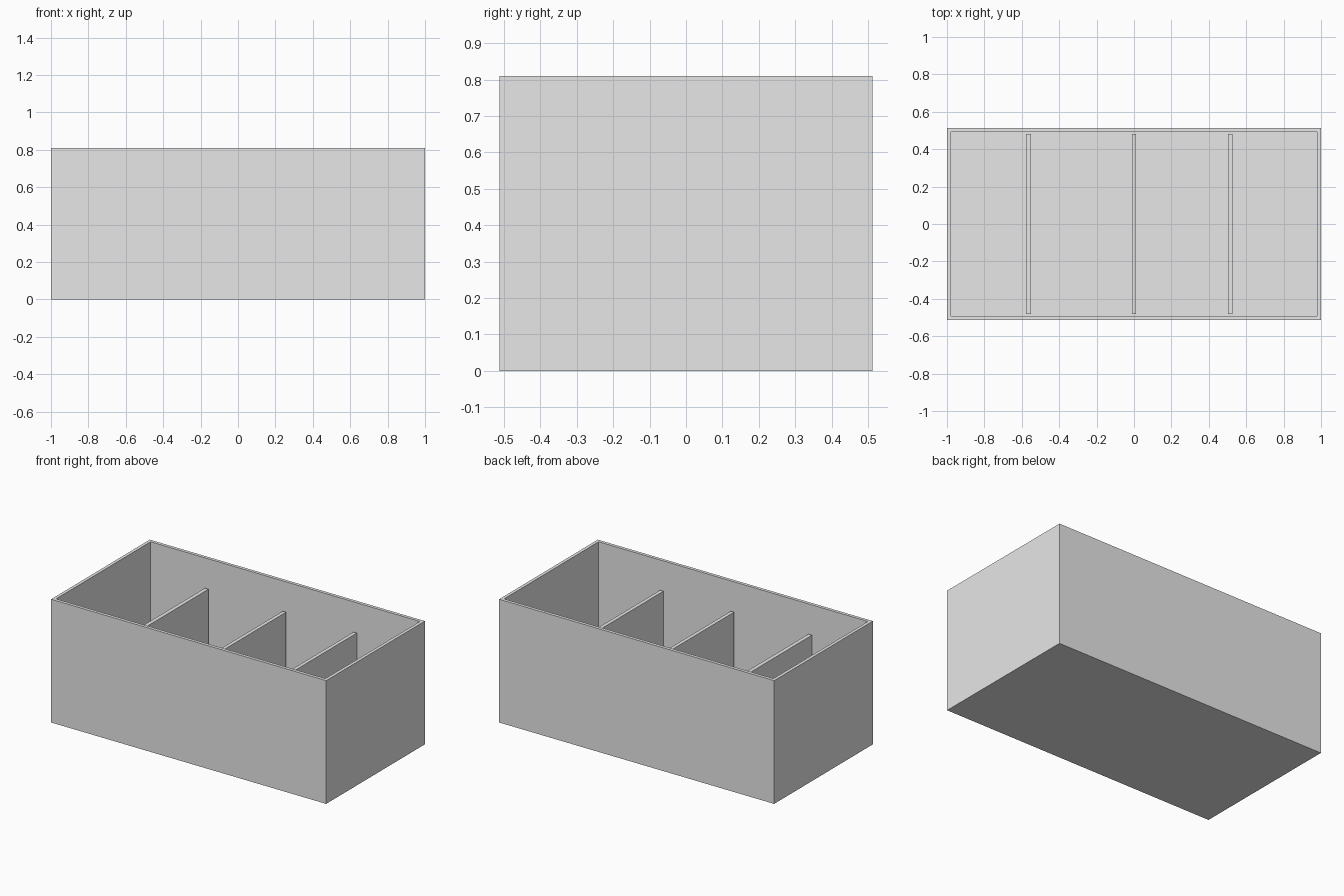
import bpy
import bmesh
from mathutils import Matrix, Vector

if "Cube" in bpy.data.objects:
    bpy.data.objects.remove(bpy.data.objects["Cube"], do_unlink=True)

LENGTH, DEPTH, HEIGHT = 2.0, 1.025, 0.81
WALL = 0.03
DIVIDER_TOP = 0.616

grey = bpy.data.materials.new("light_grey")
grey.use_nodes = True
grey.diffuse_color = (0.8, 0.8, 0.8, 1)
grey.node_tree.nodes["Principled BSDF"].inputs["Base Color"].default_value = (0.8, 0.8, 0.8, 1)


def block(bm, size, centre):
    matrix = Matrix.Translation(centre) @ Matrix.Diagonal((*size, 1))
    bmesh.ops.create_cube(bm, size=1, matrix=matrix)


def finish(bm, name):
    mesh = bpy.data.meshes.new(name)
    bm.to_mesh(mesh)
    bm.free()
    mesh.materials.append(grey)
    obj = bpy.data.objects.new(name, mesh)
    bpy.context.collection.objects.link(obj)
    return obj


# Open box: inset the top face for the rim, then push it down to the floor
bm = bmesh.new()
block(bm, (LENGTH, DEPTH, HEIGHT), (0, 0, HEIGHT / 2))
top = max(bm.faces, key=lambda f: f.calc_center_median().z)
bmesh.ops.inset_region(bm, faces=[top], thickness=WALL)
inner = bmesh.ops.extrude_discrete_faces(bm, faces=[top])["faces"][0]
bmesh.ops.translate(bm, verts=inner.verts, vec=Vector((0, 0, WALL - HEIGHT)))
bmesh.ops.remove_doubles(bm, verts=bm.verts, dist=0.0001)
finish(bm, "box_shell")

# Three lower partitions, standing on the floor between the long walls
partitions = {"right": (-0.565, 0.026), "middle": (0.0, 0.024), "left": (0.514, 0.024)}
for side, (x, thickness) in partitions.items():
    bm = bmesh.new()
    block(bm, (thickness, DEPTH - 2 * WALL, DIVIDER_TOP - WALL),
          (x, 0, (DIVIDER_TOP + WALL) / 2))
    finish(bm, side + "_divider")
